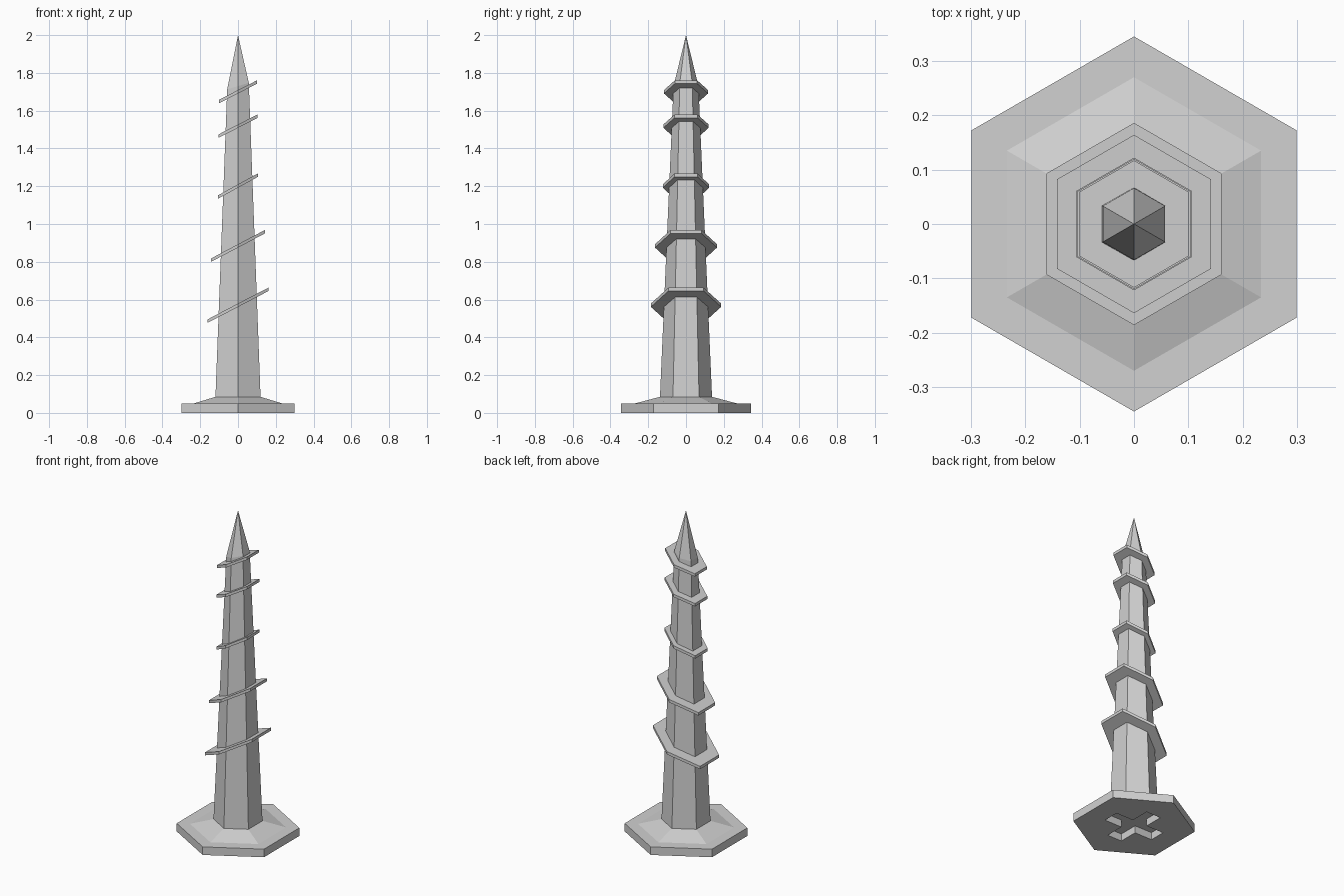
import bpy, bmesh
from math import cos, sin, radians

cube = bpy.data.objects.get("Cube")
if cube:
    bpy.data.objects.remove(cube, do_unlink=True)

steel = bpy.data.materials.new("plain_steel_grey")
steel.use_nodes = True
steel.diffuse_color = (0.64, 0.64, 0.64, 1)
steel.node_tree.nodes["Principled BSDF"].inputs["Base Color"].default_value = (0.64, 0.64, 0.64, 1)


def hexagon(radius, z, rise=0.0):
    """Six points with corners on the y axis; the plane climbs by rise per unit of x."""
    points = []
    for k in range(6):
        a = radians(30 + 60 * k)
        x = radius * cos(a)
        points.append((x, radius * sin(a), z + rise * x))
    return points


def loft(name, loops, apex=None):
    """Skin a stack of loops, closed by flat ends or by a point on top."""
    bm = bmesh.new()
    rings = [[bm.verts.new(p) for p in loop] for loop in loops]
    n = len(rings[0])
    for low, high in zip(rings, rings[1:]):
        for i in range(n):
            j = (i + 1) % n
            bm.faces.new((low[i], low[j], high[j], high[i]))
    bm.faces.new(rings[0][::-1])
    if apex:
        tip = bm.verts.new(apex)
        for i in range(n):
            bm.faces.new((rings[-1][i], rings[-1][(i + 1) % n], tip))
    else:
        bm.faces.new(rings[-1])
    bmesh.ops.recalc_face_normals(bm, faces=bm.faces)
    mesh = bpy.data.meshes.new(name)
    bm.to_mesh(mesh)
    bm.free()
    mesh.materials.append(steel)
    obj = bpy.data.objects.new(name, mesh)
    bpy.context.collection.objects.link(obj)
    return obj


# Hexagonal head with a shallow sloped collar
head = loft("head", [hexagon(0.345, 0), hexagon(0.345, 0.05),
                     hexagon(0.27, 0.05), hexagon(0.138, 0.085)])

# Cross-shaped driver recess cut into the underside of the head
L, W = 0.17, 0.05
corner = [(L, -W), (L, W), (W, W)]
cross = []
for k in range(4):
    c, s = round(cos(radians(90 * k))), round(sin(radians(90 * k)))
    cross += [(c * x - s * y, s * x + c * y) for x, y in corner]
cutter = loft("recess_cutter", [[(x, y, z) for x, y in cross] for z in (-0.05, 0.045)])
cutter.hide_render = True
cut = head.modifiers.new("driver_recess", 'BOOLEAN')
cut.operation = 'DIFFERENCE'
cut.solver = 'EXACT'
cut.object = cutter
bpy.context.view_layer.update()
evaluated = head.evaluated_get(bpy.context.evaluated_depsgraph_get())
cut_mesh = bpy.data.meshes.new_from_object(evaluated)
head.modifiers.clear()
head.data = cut_mesh
bpy.data.objects.remove(cutter, do_unlink=True)

# Tapered shaft ending in a sharp point
loft("shaft", [hexagon(0.138, 0.08), hexagon(0.066, 1.73, 0.3)], apex=(0, 0, 2))

# Slanted thread plates: radius, middle height, climb from middle to side
threads = [(0.186, 0.57, 0.084), (0.164, 0.884, 0.075), (0.122, 1.201, 0.058),
           (0.12, 1.518, 0.053), (0.117, 1.70, 0.052)]
for number, (radius, z, climb) in enumerate(threads, 1):
    slope = climb / (radius * cos(radians(30)))
    loft(f"thread_{number}", [hexagon(radius, z - 0.009, slope),
                              hexagon(radius, z + 0.009, slope)])
